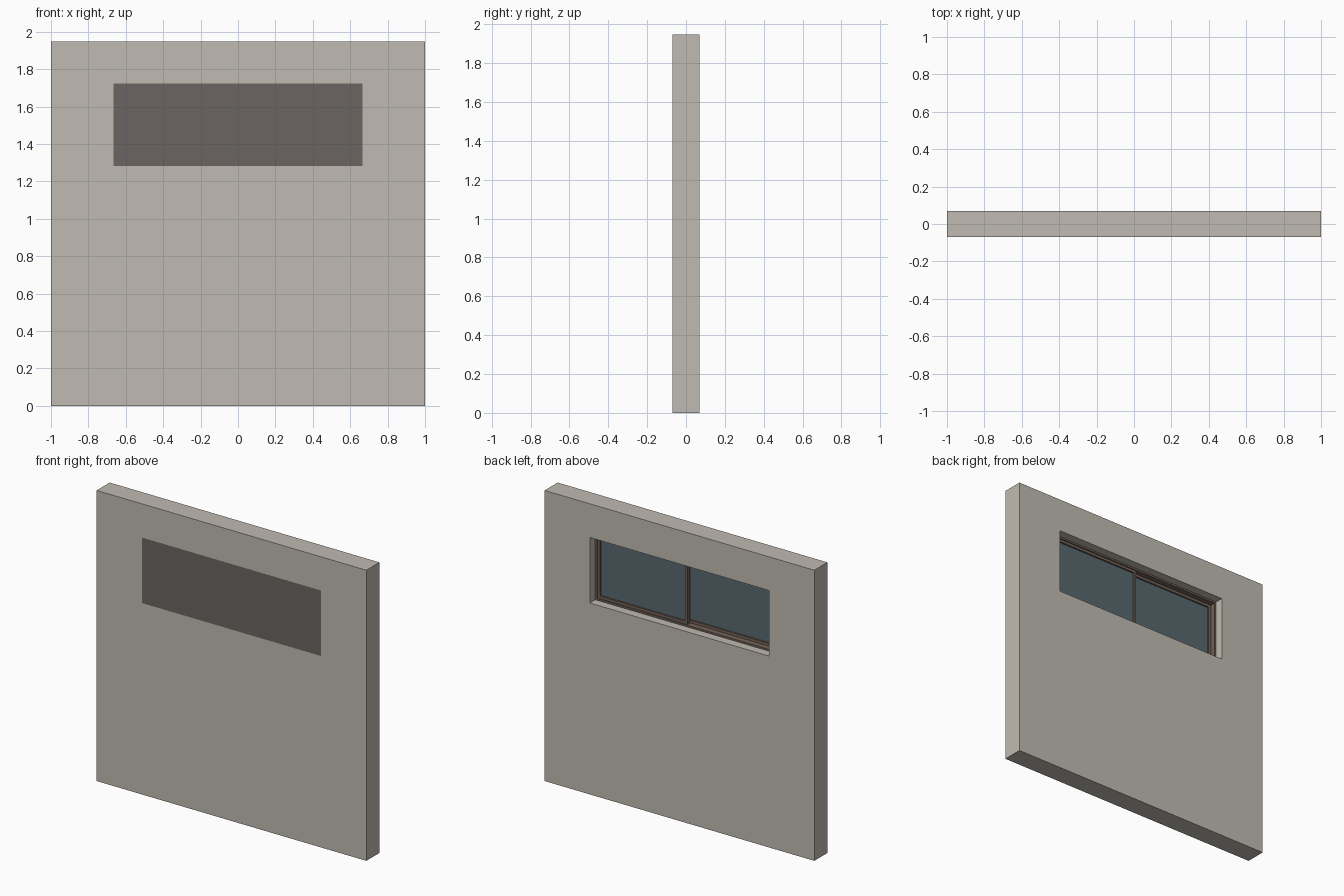
import bpy
import bmesh

if "Cube" in bpy.data.objects:
    bpy.data.objects.remove(bpy.data.objects["Cube"], do_unlink=True)


def make_material(name, rgb):
    """Flat material from 0-255 sRGB values."""
    lin = [((c / 255 + 0.055) / 1.055) ** 2.4 for c in rgb] + [1.0]
    mat = bpy.data.materials.new(name)
    mat.use_nodes = True
    mat.diffuse_color = lin
    bsdf = mat.node_tree.nodes["Principled BSDF"]
    bsdf.inputs["Base Color"].default_value = lin
    bsdf.inputs["Roughness"].default_value = 0.8
    return mat


plaster = make_material("warm grey plaster", (192, 187, 178))
screen = make_material("dark grey screen", (107, 101, 98))
brown = make_material("brown frame", (116, 99, 88))
glass = make_material("blue grey glass", (88, 104, 112))


def inset(rect, d):
    x0, x1, z0, z1 = rect
    return (x0 + d, x1 - d, z0 + d, z1 - d)


def slab(name, rect, y0, y1, mat, hole=None):
    """Rectangle in XZ, optionally with a rectangular hole, thick from y0 to y1."""
    bm = bmesh.new()

    def loop(r):
        x0, x1, z0, z1 = r
        return [bm.verts.new((x, y0, z))
                for x, z in ((x0, z0), (x1, z0), (x1, z1), (x0, z1))]

    outer = loop(rect)
    if hole:
        inner = loop(hole)
        for i in range(4):
            j = (i + 1) % 4
            bm.faces.new((outer[i], outer[j], inner[j], inner[i]))
    else:
        bm.faces.new(outer)
    ext = bmesh.ops.extrude_face_region(bm, geom=bm.faces[:], use_keep_orig=True)
    moved = [g for g in ext["geom"] if isinstance(g, bmesh.types.BMVert)]
    bmesh.ops.translate(bm, verts=moved, vec=(0, y1 - y0, 0))
    bmesh.ops.recalc_face_normals(bm, faces=bm.faces[:])
    mesh = bpy.data.meshes.new(name)
    bm.to_mesh(mesh)
    bm.free()
    mesh.materials.append(mat)
    obj = bpy.data.objects.new(name, mesh)
    bpy.context.collection.objects.link(obj)
    return obj


HALF = 0.069                          # half the wall thickness
OPENING = (-0.665, 0.665, 1.283, 1.722)
FRAME = 0.012                         # outer frame width
RAIL = 0.018                          # sash rail width

# Wall with the window opening
slab("wall", (-1, 1, 0, 1.948), -HALF, HALF, plaster, hole=OPENING)

# Flat screen closing the opening, flush with the front
slab("front_screen", OPENING, -HALF, -HALF + 0.007, screen)

# Outer frame set back inside the opening
slab("outer_frame", OPENING, -HALF + 0.007, 0.012, brown, hole=inset(OPENING, FRAME))

# Two sliding sashes on separate tracks, overlapping at the middle
x0, x1, z0, z1 = inset(OPENING, FRAME)
sashes = (
    ("left", (-0.014, x1, z0, z1), -0.024, 0.004),
    ("right", (x0, 0.014, z0, z1), -0.054, -0.026),
)
for side, rect, ya, yb in sashes:
    pane = inset(rect, RAIL)
    mid = (ya + yb) / 2
    slab(side + "_sash", rect, ya, yb, brown, hole=pane)
    slab(side + "_glass", pane, mid - 0.003, mid + 0.003, glass)
